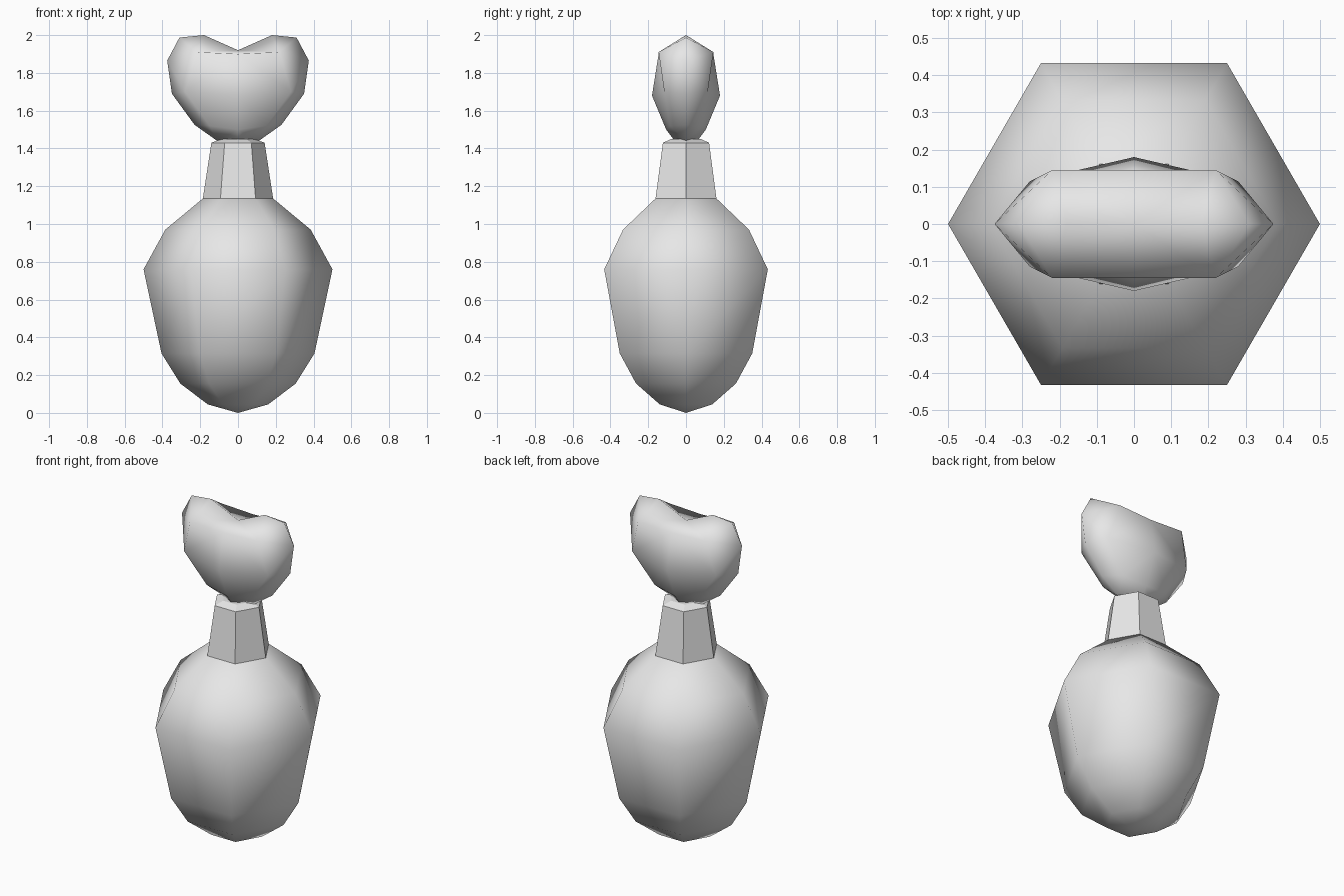
import bpy, math

if "Cube" in bpy.data.objects:
    bpy.data.objects.remove(bpy.data.objects["Cube"])

grey = bpy.data.materials.new("plain grey")
grey.diffuse_color = (0.8, 0.8, 0.8, 1)
grey.use_nodes = True
grey.node_tree.nodes["Principled BSDF"].inputs["Base Color"].default_value = grey.diffuse_color


def make(name, verts, faces, smooth):
    me = bpy.data.meshes.new(name)
    me.from_pydata(verts, [], faces)
    me.materials.append(grey)
    for p in me.polygons:
        p.use_smooth = smooth
    ob = bpy.data.objects.new(name, me)
    bpy.context.collection.objects.link(ob)
    return ob


def lathe(name, profile, smooth, n=6):
    """Six-sided turned part; radius 0 gives a pole, the top is capped."""
    verts, rings = [], []
    for r, z in profile:
        start = len(verts)
        if r == 0:
            verts.append((0, 0, z))
            rings.append([start] * n)
        else:
            verts += [(r * math.cos(math.tau * i / n),
                       r * math.sin(math.tau * i / n), z) for i in range(n)]
            rings.append(list(range(start, start + n)))
    faces = []
    for a, b in zip(rings, rings[1:]):
        for i in range(n):
            j = (i + 1) % n
            faces.append(list(dict.fromkeys((a[i], a[j], b[j], b[i]))))
    if profile[-1][0]:
        faces.append(rings[-1])
    return make(name, verts, faces, smooth)


# Round bottle body
lathe("bottle_body", [(0, 0), (0.16, 0.045), (0.305, 0.155), (0.405, 0.315),
                      (0.5, 0.76), (0.385, 0.97), (0.186, 1.135)], True)

# Tapered neck with a bevelled rim
lathe("bottle_neck", [(0.186, 1.135), (0.141, 1.43), (0.09, 1.45)], False)

# Heart stopper: one quarter, mirrored left-right and front-back
quarter = [
    (0, 0, 1.92), (0.18, 0, 2.0), (0.31, 0, 1.987), (0.375, 0, 1.865),
    (0.35, 0, 1.69), (0.23, 0, 1.525), (0.11, 0, 1.44), (0, 0, 1.43),
    (0.22, -0.145, 1.91), (0, -0.18, 1.68), (0.28, -0.115, 1.70),
    (0, -0.105, 1.5), (0.15, -0.085, 1.52), (0, -0.06, 1.44), (0, -0.145, 1.90)]
faces = [(0, 14, 8, 1), (1, 8, 2), (2, 8, 3), (3, 10, 4), (3, 8, 10),
         (14, 9, 10, 8), (9, 11, 12, 10), (10, 12, 5, 4), (12, 6, 5),
         (11, 13, 6, 12), (13, 7, 6)]
heart = make("heart_stopper", quarter, faces, True)
mirror = heart.modifiers.new("mirror", 'MIRROR')
mirror.use_axis = (True, True, False)
mirror.use_clip = True
